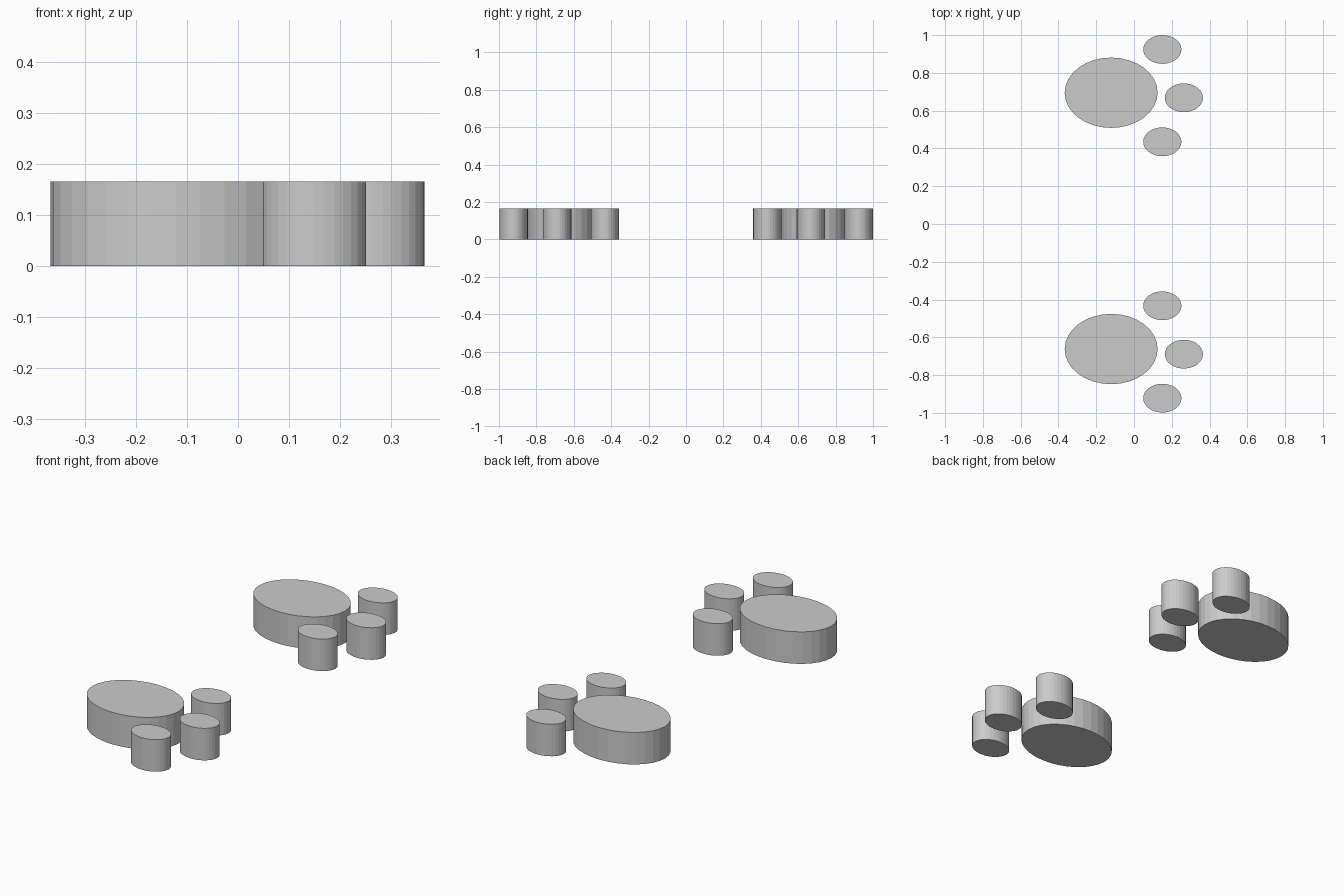
import bpy

if "Cube" in bpy.data.objects:
    bpy.data.objects.remove(bpy.data.objects["Cube"])

HEIGHT = 0.165
FOOT_SPACING = 1.357


def oval_block(name, x, y, rx, ry):
    """Flat-sided oval column standing on the ground."""
    bpy.ops.mesh.primitive_cylinder_add(vertices=32, radius=1, depth=HEIGHT,
                                        location=(x, y, HEIGHT / 2))
    ob = bpy.context.object
    ob.name = name
    ob.scale = (rx, ry, 1)
    bpy.ops.object.transform_apply(location=False, rotation=False, scale=True)
    return ob


# Two identical paws, one a shifted copy of the other
for side, dy in (("back", 0.0), ("front", -FOOT_SPACING)):
    # Main pad
    oval_block(f"{side}_paw_pad", -0.121, 0.695 + dy, 0.246, 0.186)
    # Three toes
    toes = (("inner", 0.150, 0.924), ("middle", 0.264, 0.668), ("outer", 0.150, 0.435))
    for toe, x, y in toes:
        oval_block(f"{side}_paw_{toe}_toe", x, y + dy, 0.101, 0.076)
